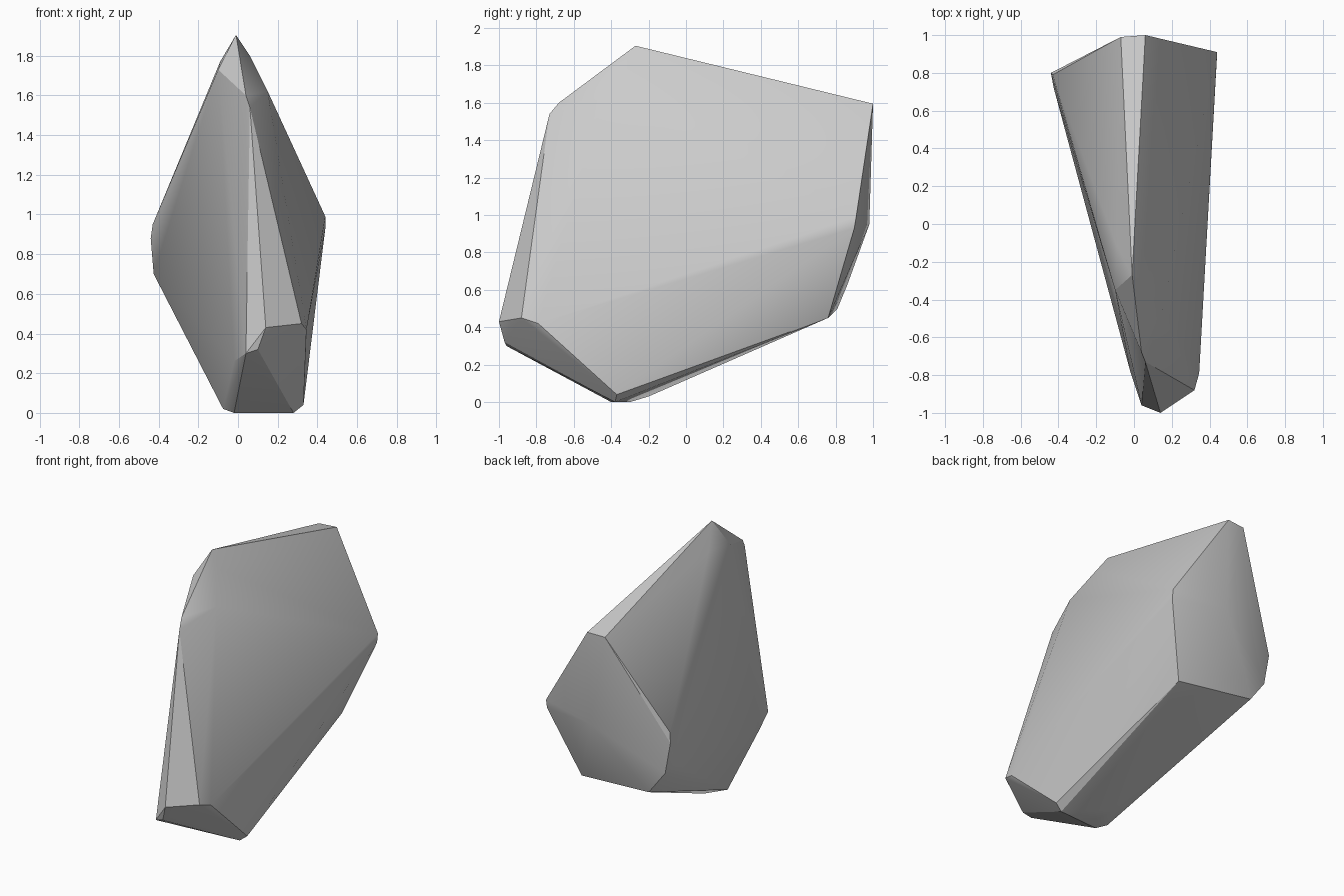
import bpy, bmesh
from math import radians

if "Cube" in bpy.data.objects:
    bpy.data.objects.remove(bpy.data.objects["Cube"])

# Corner points of the chipped boulder, grouped by region
crest = [(-.01, -.27, 1.905), (.06, -.3, 1.8), (.15, -.45, 1.62), (-.1, -.35, 1.73),
         (-.09, -.12, 1.77), (.04, -.68, 1.6), (.06, -.73, 1.54),
         (.06, 1.0, 1.595), (-.07, .99, 1.59)]
nose = [(.14, -1.0, .43), (.04, -.96, .30), (.10, -.97, .32), (.32, -.88, .45),
        (.345, -.79, .42), (-.02, -.78, .26)]
foot = [(.33, -.37, .04), (.28, -.38, 0), (-.02, -.40, 0), (-.075, -.35, .02),
        (.05, -.3, 0), (.0, -.2, .03)]
left_edge = [(-.44, .80, .88), (-.43, .79, .95), (-.425, .72, .70), (-.40, .80, .66)]
right_edge = [(.44, .91, .99), (.44, .90, .93), (.27, .76, .45)]
back = [(.05, .98, .95), (-.28, .81, .50), (-.2, .86, .62)]

# Faceted boulder: convex shell around the corners
bm = bmesh.new()
for co in crest + nose + foot + left_edge + right_edge + back:
    bm.verts.new(co)
res = bmesh.ops.convex_hull(bm, input=bm.verts[:])
inside = [g for g in res["geom_interior"] + res["geom_unused"]
          if isinstance(g, bmesh.types.BMVert) and g.is_valid and not g.link_faces]
bmesh.ops.delete(bm, geom=list(set(inside)), context="VERTS")
bmesh.ops.recalc_face_normals(bm, faces=bm.faces[:])

mesh = bpy.data.meshes.new("boulder")
bm.to_mesh(mesh)
bm.free()
rock = bpy.data.objects.new("boulder", mesh)
bpy.context.collection.objects.link(rock)

# Soft facets with hard ridges
bpy.context.view_layer.objects.active = rock
rock.select_set(True)
bpy.ops.object.shade_smooth_by_angle(angle=radians(25))
